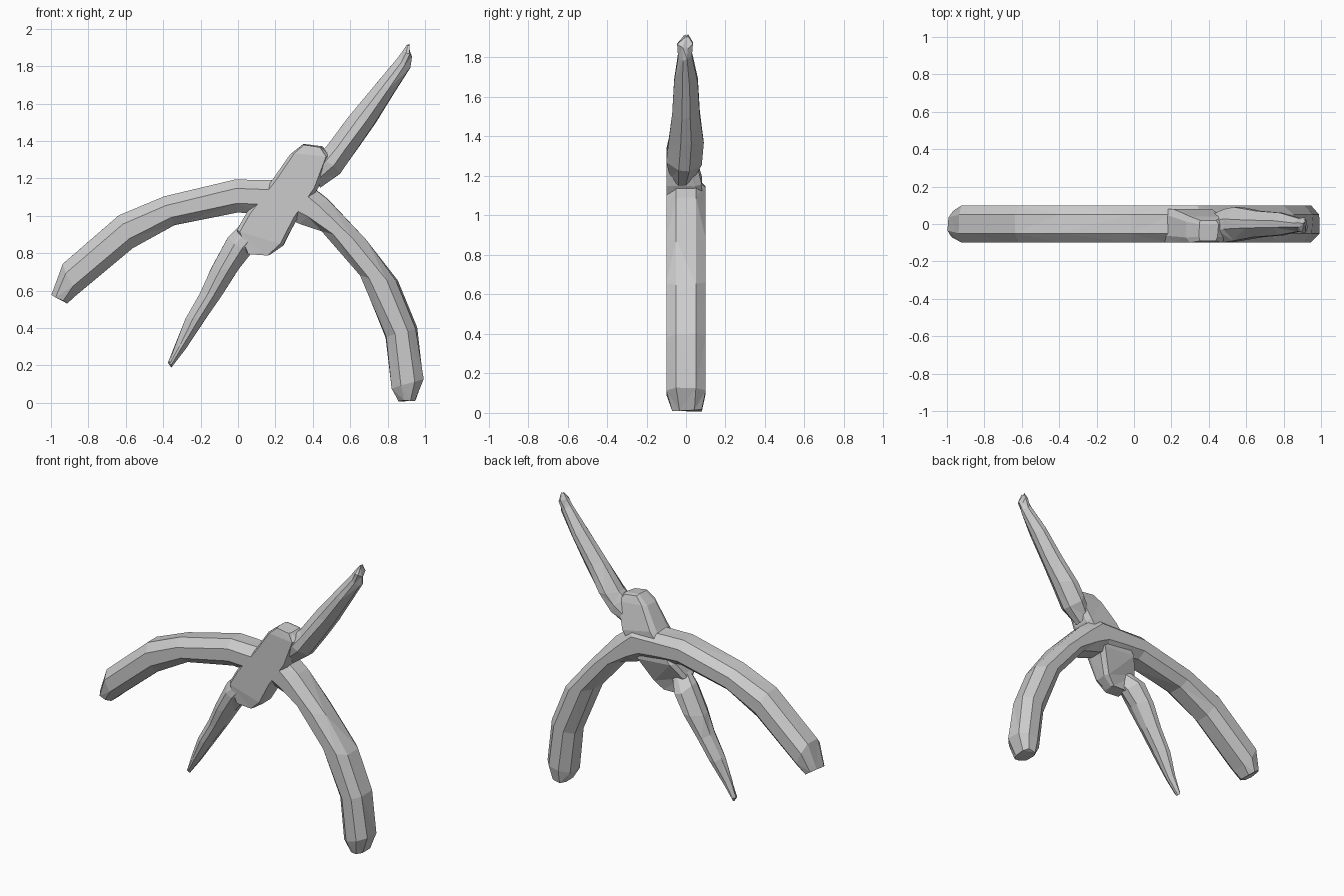
import bpy, bmesh, random

random.seed(4)


def loft(name, stations, chamfer_u, chamfer_v, jitter=0.005):
    """Skin rings given as (edge A x,z, edge B x,z, y front, y back)."""
    cu, cv = chamfer_u, chamfer_v
    section = [(-1, -cv), (-cu, -1), (cu, -1), (1, -cv),
               (1, cv), (cu, 1), (-cu, 1), (-1, cv)]
    bm = bmesh.new()
    rings = []
    for ax, az, bx, bz, y0, y1 in stations:
        ring = []
        for u, v in section:
            t = (u + 1) / 2
            j = random.uniform(-jitter, jitter)
            y = y0 + (y1 - y0) * (v + 1) / 2
            ring.append(bm.verts.new((ax + (bx - ax) * t + j, y,
                                      az + (bz - az) * t + j)))
        rings.append(ring)
    for a, b in zip(rings, rings[1:]):
        for i in range(8):
            k = (i + 1) % 8
            bm.faces.new((a[i], a[k], b[k], b[i]))
    bm.faces.new(rings[0])
    bm.faces.new(rings[-1])
    bmesh.ops.triangulate(bm, faces=bm.faces[:])
    bmesh.ops.recalc_face_normals(bm, faces=bm.faces[:])
    me = bpy.data.meshes.new(name)
    bm.to_mesh(me)
    bm.free()
    ob = bpy.data.objects.new(name, me)
    bpy.context.collection.objects.link(ob)
    return ob


# Curved arch: left tip, over the crown, down to the right foot
loft("curved_arch", [
    (-0.995, 0.58, -0.91, 0.535, -0.07, 0.07),
    (-0.94, 0.74, -0.86, 0.58, -0.10, 0.10),
    (-0.64, 1.00, -0.56, 0.83, -0.10, 0.10),
    (-0.40, 1.10, -0.34, 0.95, -0.10, 0.10),
    (-0.02, 1.19, 0.00, 1.02, -0.10, 0.10),
    (0.20, 1.19, 0.14, 1.01, -0.10, 0.10),
    (0.36, 1.19, 0.26, 0.99, -0.10, 0.10),
    (0.48, 1.09, 0.33, 0.96, -0.10, 0.10),
    (0.68, 0.87, 0.45, 0.92, -0.10, 0.10),
    (0.85, 0.65, 0.65, 0.68, -0.10, 0.10),
    (0.955, 0.40, 0.79, 0.35, -0.10, 0.10),
    (0.995, 0.13, 0.825, 0.08, -0.10, 0.10),
    (0.95, 0.015, 0.86, 0.01, -0.07, 0.08),
], 0.45, 0.5)

# Front hub: flat-faced grip plate crossing the arch
loft("hub", [
    (0.35, 1.385, 0.45, 1.37, -0.09, 0.02),
    (0.28, 1.33, 0.49, 1.32, -0.10, 0.04),
    (0.19, 1.20, 0.43, 1.15, -0.10, 0.08),
    (0.05, 1.02, 0.32, 0.99, -0.10, 0.08),
    (-0.01, 0.92, 0.24, 0.84, -0.10, 0.02),
    (0.05, 0.80, 0.17, 0.79, -0.09, 0.0),
], 0.85, 0.6)

# Tapered spikes on the two ends of the hub
loft("upper_spike", [
    (0.37, 1.25, 0.44, 1.15, -0.08, 0.04),
    (0.44, 1.34, 0.54, 1.22, -0.10, 0.08),
    (0.47, 1.37, 0.64, 1.36, -0.09, 0.09),
    (0.60, 1.54, 0.73, 1.49, -0.07, 0.07),
    (0.74, 1.71, 0.83, 1.65, -0.06, 0.06),
    (0.85, 1.84, 0.92, 1.79, -0.04, 0.03),
    (0.885, 1.885, 0.93, 1.85, -0.045, 0.035),
    (0.905, 1.915, 0.915, 1.905, -0.01, 0.01),
], 0.3, 0.3, 0.008)
loft("lower_spike", [
    (0.04, 0.98, 0.13, 0.88, -0.09, 0.0),
    (-0.06, 0.88, 0.07, 0.80, -0.10, 0.08),
    (-0.14, 0.72, 0.00, 0.71, -0.09, 0.09),
    (-0.20, 0.59, -0.09, 0.57, -0.07, 0.07),
    (-0.28, 0.45, -0.18, 0.44, -0.06, 0.06),
    (-0.33, 0.32, -0.28, 0.29, -0.04, 0.03),
    (-0.37, 0.22, -0.35, 0.195, -0.02, 0.02),
], 0.3, 0.3, 0.008)
